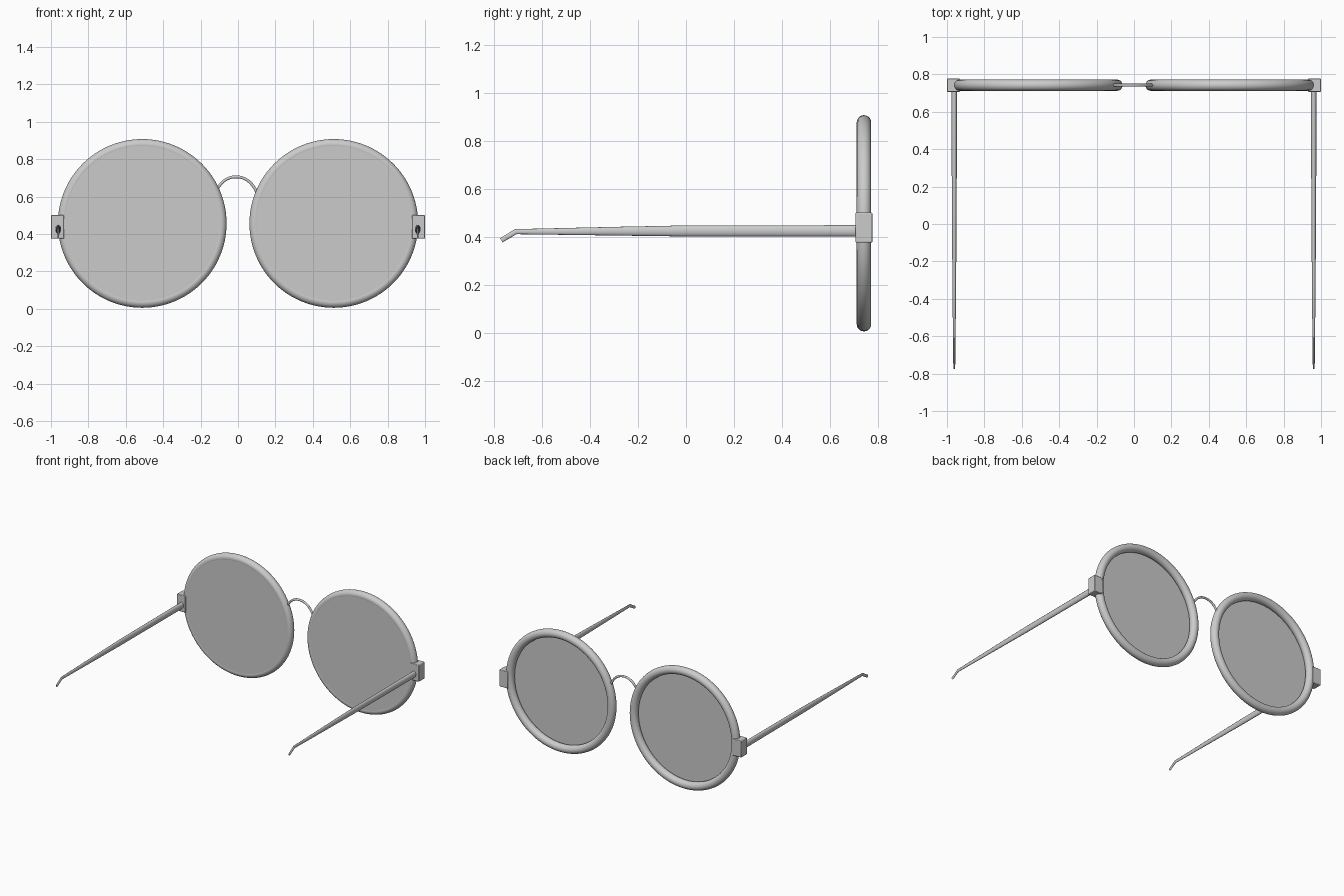
import bpy, bmesh, math

if "Cube" in bpy.data.objects:
    bpy.data.objects.remove(bpy.data.objects["Cube"])

Y = 0.742          # plane of the rims
CX, CZ = 0.512, 0.456


def smooth(obj):
    bpy.ops.object.select_all(action='DESELECT')
    bpy.context.view_layer.objects.active = obj
    obj.select_set(True)
    bpy.ops.object.shade_smooth_by_angle(angle=math.radians(40))


def loft(name, sections, n=16):
    """Loft elliptical sections (x, y, z, half width, half height, tilt)."""
    bm = bmesh.new()
    rings = []
    for x, y, z, w, h, tilt in sections:
        ring = []
        for i in range(n):
            a = 2 * math.pi * i / n
            v = h * math.sin(a)
            ring.append(bm.verts.new((x + w * math.cos(a),
                                      y - v * math.sin(tilt),
                                      z + v * math.cos(tilt))))
        rings.append(ring)
    for r0, r1 in zip(rings, rings[1:]):
        for i in range(n):
            j = (i + 1) % n
            bm.faces.new((r0[i], r0[j], r1[j], r1[i]))
    bm.faces.new(rings[0])
    bm.faces.new(rings[-1])
    bmesh.ops.recalc_face_normals(bm, faces=bm.faces)
    mesh = bpy.data.meshes.new(name)
    bm.to_mesh(mesh)
    bm.free()
    obj = bpy.data.objects.new(name, mesh)
    bpy.context.collection.objects.link(obj)
    smooth(obj)


for side, s in (("left", -1), ("right", 1)):
    # round rim
    bpy.ops.mesh.primitive_torus_add(
        major_radius=0.421, minor_radius=0.03, major_segments=96,
        minor_segments=20, location=(s * CX, Y, CZ),
        rotation=(math.pi / 2, 0, 0))
    rim = bpy.context.object
    rim.name = side + "_rim"
    smooth(rim)

    # thin flat lens, set towards the wearer's side of the rim
    bpy.ops.mesh.primitive_cylinder_add(
        vertices=96, radius=0.418, depth=0.006,
        location=(s * CX, Y - 0.026, CZ), rotation=(math.pi / 2, 0, 0))
    lens = bpy.context.object
    lens.name = side + "_lens"
    smooth(lens)

    # hinge block
    bpy.ops.mesh.primitive_cube_add(size=1, location=(s * 0.965, Y, 0.438))
    hinge = bpy.context.object
    hinge.name = side + "_hinge"
    hinge.scale = (0.07, 0.07, 0.125)
    bpy.ops.object.transform_apply(location=False, rotation=False)
    bev = hinge.modifiers.new("soft_edges", 'BEVEL')
    bev.width = 0.004
    bev.segments = 2
    smooth(hinge)

    # tapering temple arm with a bent-down tip
    x = s * 0.961
    loft(side + "_temple", [
        (x, 0.73, 0.424, 0.016, 0.024, 0),
        (x, 0.00, 0.424, 0.012, 0.023, 0),
        (x, -0.30, 0.423, 0.010, 0.018, 0),
        (x, -0.71, 0.421, 0.006, 0.011, 0.3),
        (x, -0.77, 0.385, 0.005, 0.010, 0.55)])

# thin arched bridge wire
pts = [(-0.13, 0.60), (-0.105, 0.65), (-0.065, 0.69), (-0.01, 0.705),
       (0.045, 0.69), (0.085, 0.65), (0.11, 0.60)]
curve = bpy.data.curves.new("bridge", 'CURVE')
curve.dimensions = '3D'
curve.bevel_depth = 0.008
curve.bevel_resolution = 3
curve.use_fill_caps = True
spline = curve.splines.new('BEZIER')
spline.bezier_points.add(len(pts) - 1)
for bp, (px, pz) in zip(spline.bezier_points, pts):
    bp.co = (px, Y, pz)
    bp.handle_left_type = bp.handle_right_type = 'AUTO'
bridge = bpy.data.objects.new("bridge", curve)
bpy.context.collection.objects.link(bridge)
